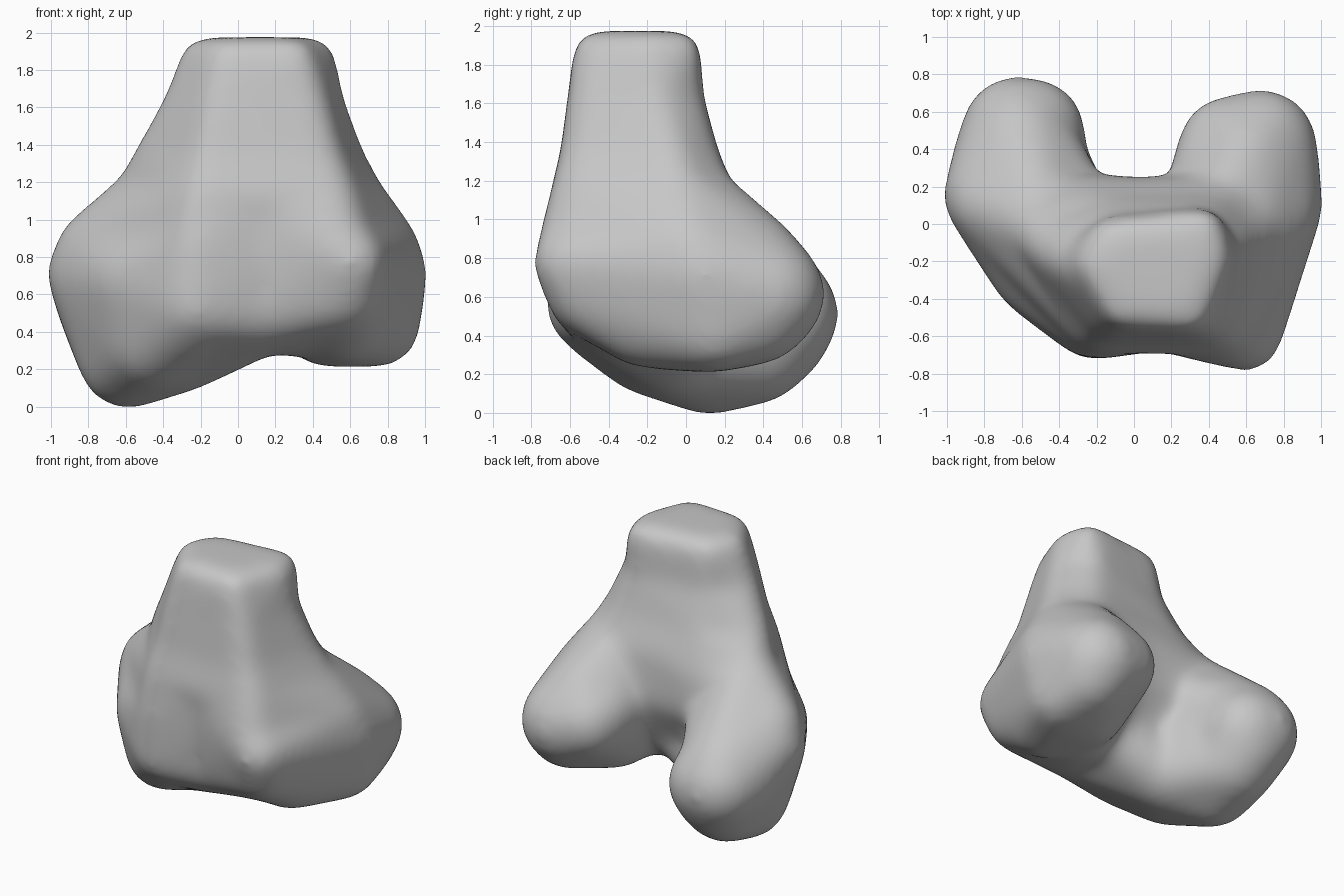
import bpy, bmesh
from mathutils import Matrix

cube = bpy.data.objects.get("Cube")
if cube:
    bpy.data.objects.remove(cube, do_unlink=True)

bone_grey = bpy.data.materials.new("bone grey")
bone_grey.use_nodes = True
colour = (0.57, 0.57, 0.57, 1)
bone_grey.diffuse_color = colour
bone_grey.node_tree.nodes["Principled BSDF"].inputs["Base Color"].default_value = colour

bm = bmesh.new()


def hull(*balls):
    """Add the convex skin around a group of balls (x, y, z, radius)."""
    part = bmesh.new()
    for x, y, z, r in balls:
        bmesh.ops.create_icosphere(part, subdivisions=3, radius=r,
                                   matrix=Matrix.Translation((x, y, z)))
    skin = bmesh.ops.convex_hull(part, input=part.verts[:])
    inside = {g for g in skin["geom_interior"] + skin["geom_unused"]
              if isinstance(g, bmesh.types.BMVert)}
    bmesh.ops.delete(part, geom=list(inside), context='VERTS')
    bmesh.ops.recalc_face_normals(part, faces=part.faces)
    copy = bpy.data.meshes.new("hull")
    part.to_mesh(copy)
    part.free()
    bm.from_mesh(copy)
    bpy.data.meshes.remove(copy)


def level(z, r, *corners):
    """One shaft section: a ball on each corner."""
    return [(x, y, z, r) for x, y in corners]


# Shaft sections, corners in order: front inner, front outer, outer,
# back outer, back inner, inner
shaft = [
    level(1.845, 0.10, (-.06, -.45), (.30, -.47), (.41, -.18), (.37, -.03), (-.12, -.08), (-.20, -.22)),
    level(1.60, 0.13, (-.09, -.46), (.35, -.47), (.43, -.17), (.34, -.05), (-.11, -.09), (-.26, -.22)),
    level(1.30, 0.15, (-.13, -.48), (.41, -.49), (.52, -.10), (.40, .01), (-.15, -.01), (-.40, -.13)),
    level(1.10, 0.17, (-.17, -.51), (.47, -.52), (.60, -.05), (.46, .07), (-.25, .04), (-.49, -.02)),
]
for upper, lower in zip(shaft, shaft[1:]):
    hull(*upper, *lower)

# Flare below the shaft, in two halves that meet in the front groove
neck_fi, neck_fo, neck_o, neck_bo, neck_bi, neck_i = shaft[-1]
flare_fi, flare_fo, flare_o, flare_bo, flare_bi, flare_i = level(
    0.83, 0.19, (-.20, -.52), (.53, -.57), (.77, .03), (.35, .06), (-.30, .06), (-.77, .10))
groove = [(.15, -.49, 1.10, .17), (.05, .05, 1.10, .17),
          (.15, -.47, 0.83, .19), (.02, .05, 0.83, .19)]
groove_low = [(.15, -.41, 0.52, .22), (.12, -.15, 0.51, .23)]
inner_low = [(-.22, -.50, 0.53, .21), (-.25, -.12, 0.52, .22)]
outer_low = [(.57, -.51, 0.60, .20), (.40, -.12, 0.48, .22)]
keel = (-.31, -.05, .30, .23)
hull(neck_fi, neck_bi, neck_i, flare_fi, flare_bi, flare_i, *groove)
hull(neck_fo, neck_o, neck_bo, flare_fo, flare_o, flare_bo, *groove)
hull(flare_fi, flare_bi, *groove[2:], *groove_low, *inner_low)
hull(flare_fo, flare_bo, *groove[2:], *groove_low, *outer_low)
hull(keel, *groove_low, *inner_low)

# Outer condyle, one broad rounded block from front ridge to back
outer_top = [(.60, .33, .77, .25), (.68, .42, .60, .29), (.45, .29, .70, .24)]
hull((.60, -.60, .76, .18), *outer_low, flare_fo, flare_o,
     (.58, -.22, .47, .24), (.47, .12, .42, .21), (.76, .15, .41, .20),
     (.78, .10, .70, .22), (.69, .38, .50, .25), (.50, .42, .64, .25), *outer_top)
hull(neck_o, neck_bo, flare_o, flare_bo, *outer_top)

# Inner condyle, bent: a front ridge and a lower back lobe
low_mid, high_mid = (-.45, -.20, .34, .25), (-.50, -.23, .65, .26)
base, side = (-.59, .12, .235, .25), (-.77, .15, .70, .24)
back_top, notch_wall = (-.61, .44, .58, .28), (-.54, .35, .48, .27)
lobe_low = (-.57, .36, .31, .27)
hull(*inner_low, flare_fi, flare_i, (-.25, -.43, .45, .20), keel,
     low_mid, high_mid, base)
hull(low_mid, high_mid, base, side, flare_i)
hull(base, side, lobe_low, (-.58, .46, .40, .27), (-.55, .49, .49, .28),
     (-.63, .50, .50, .28), (-.67, .38, .53, .28), notch_wall, back_top)
hull(base, keel, inner_low[1], lobe_low, notch_wall)
hull(neck_i, flare_i, flare_bi, back_top)

rough = bpy.data.meshes.new("bone_end_rough")
bm.to_mesh(rough)
bm.free()
bone = bpy.data.objects.new("bone_end", rough)
bpy.context.scene.collection.objects.link(bone)

# Fuse the parts, soften the joins and make up for the lost thickness
fuse = bone.modifiers.new("fuse", 'REMESH')
fuse.mode = 'VOXEL'
fuse.voxel_size = 0.025
soften = bone.modifiers.new("soften", 'SMOOTH')
soften.factor = 0.5
soften.iterations = 65
swell = bone.modifiers.new("swell", 'DISPLACE')
swell.mid_level = 0
swell.strength = 0.016
bpy.context.view_layer.update()
graph = bpy.context.evaluated_depsgraph_get()
mesh = bpy.data.meshes.new_from_object(bone.evaluated_get(graph))
bone.modifiers.clear()
bone.data = mesh
mesh.name = "bone_end"
bpy.data.meshes.remove(rough)

# Rest the lowest point on the ground
floor = min(v.co.z for v in mesh.vertices)
mesh.transform(Matrix.Translation((0, 0, -floor)))

mesh.materials.clear()
mesh.materials.append(bone_grey)
for face in mesh.polygons:
    face.material_index = 0
    face.use_smooth = True
